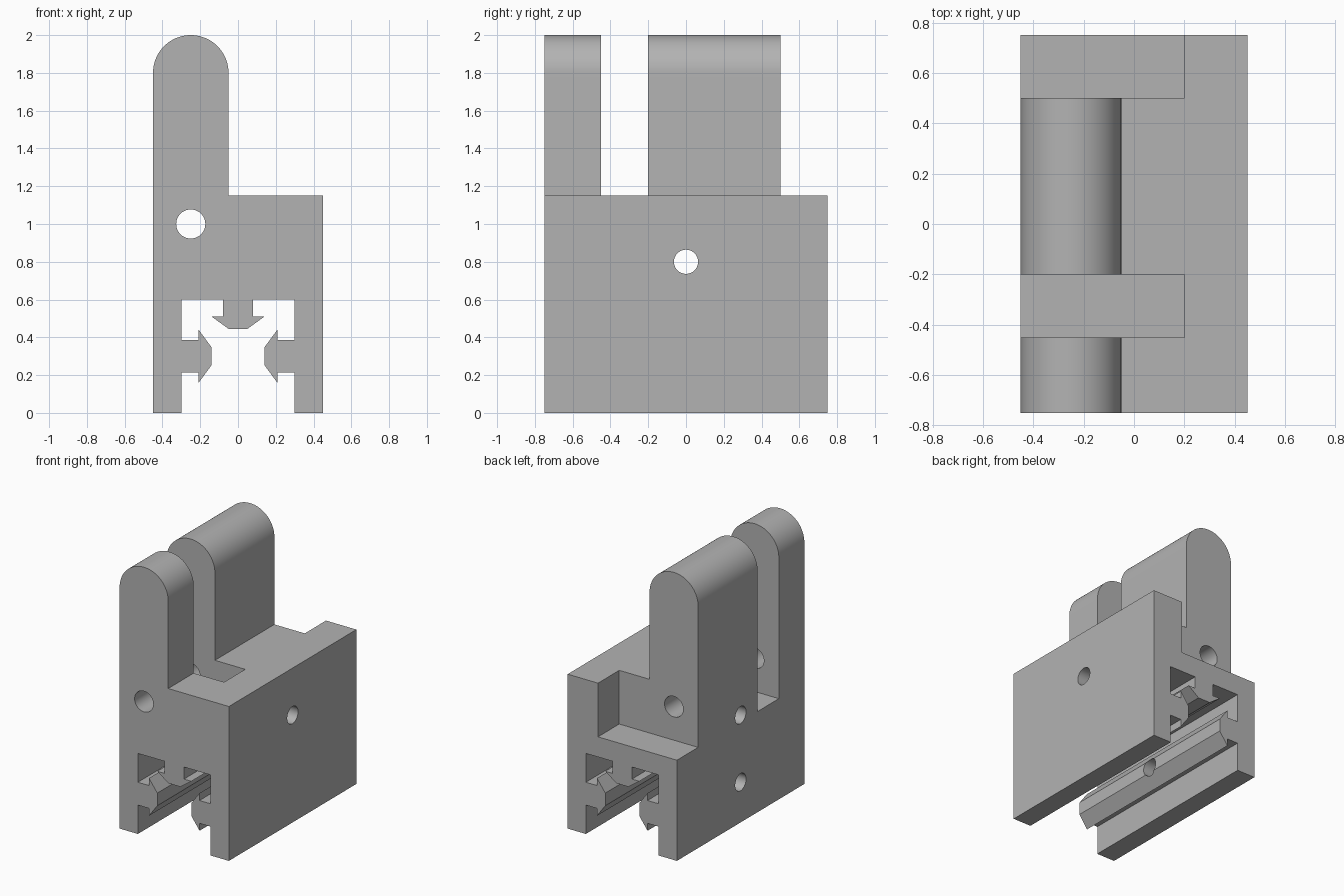
import bpy, bmesh
from math import cos, sin, pi, radians
from mathutils import Matrix, Vector

if "Cube" in bpy.data.objects:
    bpy.data.objects.remove(bpy.data.objects["Cube"], do_unlink=True)

grey = bpy.data.materials.new("plain grey")
grey.use_nodes = True
colour = (0.45, 0.45, 0.45, 1)
grey.diffuse_color = colour
grey.node_tree.nodes["Principled BSDF"].inputs["Base Color"].default_value = colour


def add_object(name, bm):
    bmesh.ops.recalc_face_normals(bm, faces=bm.faces)
    mesh = bpy.data.meshes.new(name)
    bm.to_mesh(mesh)
    bm.free()
    mesh.materials.append(grey)
    obj = bpy.data.objects.new(name, mesh)
    bpy.context.collection.objects.link(obj)
    return obj


def extrude_profile(name, points, y0, y1):
    bm = bmesh.new()
    face = bm.faces.new([bm.verts.new((x, y0, z)) for x, z in points])
    made = bmesh.ops.extrude_face_region(bm, geom=[face])["geom"]
    verts = [v for v in made if isinstance(v, bmesh.types.BMVert)]
    bmesh.ops.translate(bm, verts=verts, vec=(0, y1 - y0, 0))
    return add_object(name, bm)


def box(name, low, high):
    low, high = Vector(low), Vector(high)
    bm = bmesh.new()
    place = Matrix.Translation((low + high) / 2) @ Matrix.Diagonal((*(high - low), 1))
    bmesh.ops.create_cube(bm, size=1, matrix=place)
    return add_object(name, bm)


def rod(name, centre, radius, length, axis):
    bm = bmesh.new()
    turn = Matrix.Rotation(pi / 2, 4, "Y" if axis == "X" else "X")
    bmesh.ops.create_cone(bm, cap_ends=True, segments=48, radius1=radius, radius2=radius,
                          depth=length, matrix=Matrix.Translation(centre) @ turn)
    return add_object(name, bm)


# Channel with a wedge rail on each wall and one on the ceiling
half = [(0.3, 0), (0.3, 0.215), (0.208, 0.215), (0.208, 0.16), (0.14, 0.253),
        (0.14, 0.347), (0.208, 0.44), (0.208, 0.385), (0.3, 0.385), (0.3, 0.6),
        (0.08, 0.6), (0.08, 0.51), (0.14, 0.51), (0.05, 0.445)]
channel = half + [(-x, z) for x, z in reversed(half)]

# Round-topped upright rising from the block
steps = 40
arch = [(-0.25 - 0.2 * cos(pi * i / steps), 1.8 + 0.2 * sin(pi * i / steps))
        for i in range(steps + 1)]
outline = [(-0.45, 0)] + arch + [(-0.05, 1.15), (0.45, 1.15), (0.45, 0)] + channel
body = extrude_profile("clamp_body", outline, -0.75, 0.75)

# Slots, lengthwise pin hole and cross holes
cutters = [
    box("front_slot_cutter", (-0.6, -0.45, 0.75), (0.2, -0.2, 2.2)),
    box("back_slot_cutter", (-0.6, 0.5, 0.75), (0.2, 0.9, 2.2)),
    rod("pin_hole_cutter", (-0.25, 0, 1.0), 0.077, 2, "Y"),
    rod("cross_hole_cutter", (0, 0, 0.8), 0.064, 2, "X"),
    rod("rail_hole_cutter", (-0.35, 0, 0.3), 0.064, 0.6, "X"),
]
for cutter in cutters:
    cutter.hide_render = True
    cutter.hide_set(True)
    cut = body.modifiers.new(cutter.name, "BOOLEAN")
    cut.operation = "DIFFERENCE"
    cut.solver = "EXACT"
    cut.object = cutter

# Apply the cuts, then smooth the rounded surfaces only
bpy.ops.object.select_all(action="DESELECT")
body.select_set(True)
bpy.context.view_layer.objects.active = body
for cutter in cutters:
    bpy.ops.object.modifier_apply(modifier=cutter.name)
    bpy.data.objects.remove(cutter, do_unlink=True)
bpy.ops.object.shade_smooth_by_angle(angle=radians(25))
